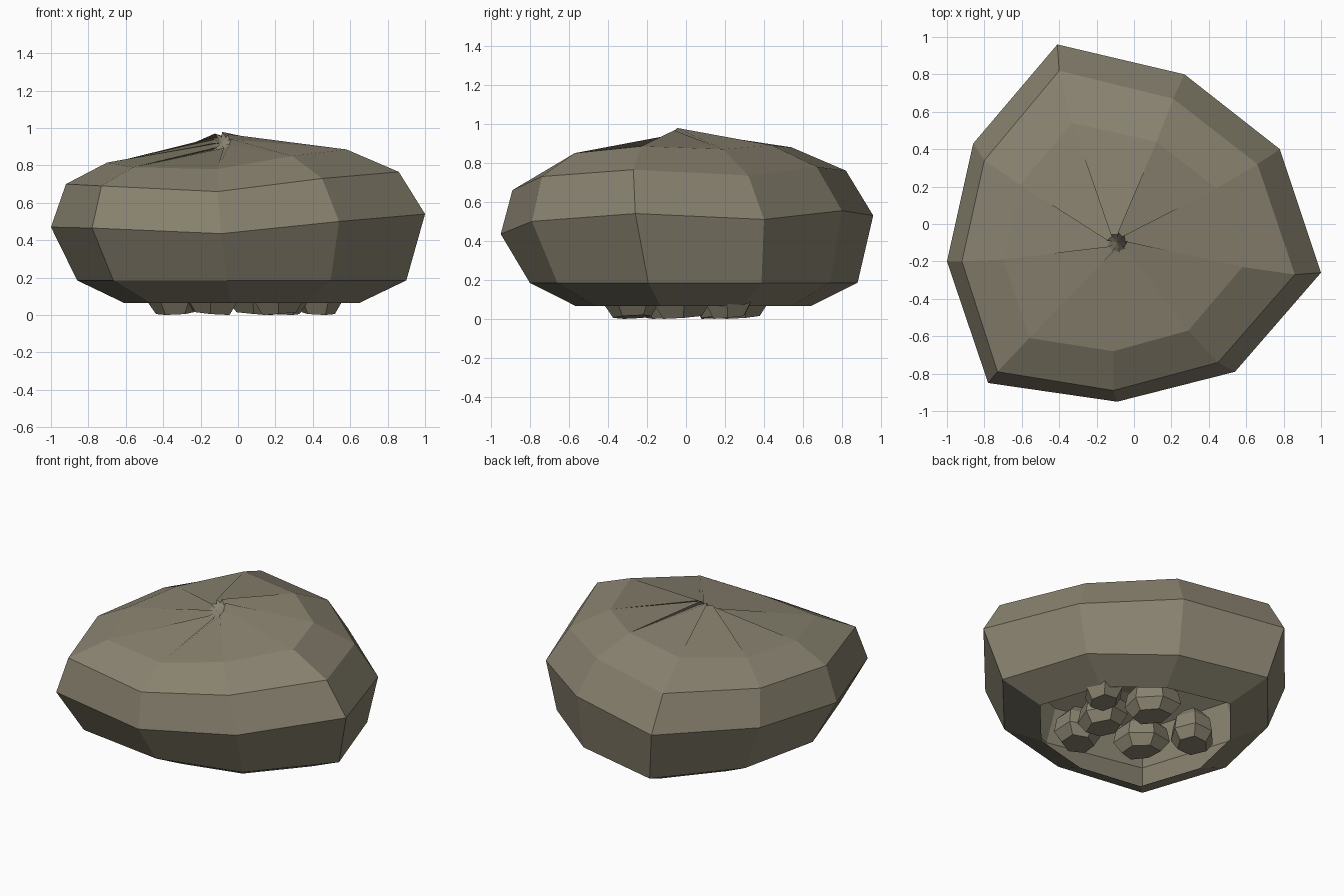
import bpy
import bmesh
import math
import random
from mathutils import Vector

random.seed(4)

default_cube = bpy.data.objects.get("Cube")
if default_cube:
    bpy.data.objects.remove(default_cube, do_unlink=True)

# One olive stone colour for everything
stone = bpy.data.materials.new("olive_stone")
stone.use_nodes = True
stone_colour = (0.25, 0.225, 0.16, 1)
stone.diffuse_color = stone_colour
shader = next(node for node in stone.node_tree.nodes if node.type == "BSDF_PRINCIPLED")
shader.inputs["Base Color"].default_value = stone_colour


def finish(mesh_builder, name):
    """Turn a bmesh into a flat shaded object with the stone material."""
    mesh = bpy.data.meshes.new(name)
    bmesh.ops.recalc_face_normals(mesh_builder, faces=mesh_builder.faces)
    mesh_builder.to_mesh(mesh)
    mesh_builder.free()
    mesh.materials.append(stone)
    part = bpy.data.objects.new(name, mesh)
    bpy.context.collection.objects.link(part)
    return part


def add_ring(builder, points):
    return [builder.verts.new(point) for point in points]


def bridge(builder, lower, upper):
    """Join two rings of equal length with quads."""
    count = len(lower)
    for i in range(count):
        j = (i + 1) % count
        builder.faces.new((lower[i], lower[j], upper[j], upper[i]))


# Shell cross-sections: widest girdle, upper shoulder and crown
girdle = [(-.41, .96, .53), (-.86, .43, .50), (-1, -.2, .47), (-.78, -.85, .465),
          (-.09, -.95, .435), (.54, -.79, .5), (1, -.26, .54), (.78, .4, .51),
          (.27, .8, .555)]
shoulder = [(-.4, .82, .76), (-.8, .34, .72), (-.92, -.2, .7), (-.73, -.79, .69),
            (-.11, -.89, .66), (.45, -.74, .73), (.86, -.27, .765), (.66, .32, .735),
            (.21, .67, .78)]
crown = [(-.33, .54, .88), (-.61, .21, .83), (-.7, -.19, .815), (-.56, -.61, .79),
         (-.11, -.68, .78), (.29, -.57, .85), (.58, -.23, .885), (.44, .19, .87),
         (.12, .44, .89)]


def shrink(scale, height):
    """Lower section: the girdle drawn in and flattened."""
    return [(x * scale + .02, y * scale + .035, height) for x, y, z in girdle]


shell = bmesh.new()
foot_ring = add_ring(shell, shrink(.63, .065))
lower_ring = add_ring(shell, shrink(.88, .185))
girdle_ring = add_ring(shell, girdle)
shoulder_ring = add_ring(shell, shoulder)
crown_ring = add_ring(shell, crown)
for below, above in ((foot_ring, lower_ring), (lower_ring, girdle_ring),
                     (girdle_ring, shoulder_ring), (shoulder_ring, crown_ring)):
    bridge(shell, below, above)

# Pinched centre: every crown corner runs to a narrow, steep fold
hub = Vector((-.09, -.1, .92))
folds = []
for corner in crown_ring:
    direction = corner.co - hub
    angle = math.atan2(direction.y, direction.x)
    pair = []
    for side in (-1, 1):
        turn = angle + side * .3
        x = hub.x + .055 * math.cos(turn)
        y = hub.y + .055 * math.sin(turn)
        height = hub.z + (y - hub.y) * .8 + side * .015
        pair.append(shell.verts.new((x, y, height)))
    folds.append(pair)
centre = shell.verts.new(hub)
for i, corner in enumerate(crown_ring):
    j = (i + 1) % len(crown_ring)
    first, second = folds[i]
    shell.faces.new((corner, first, second))
    shell.faces.new((corner, crown_ring[j], folds[j][1], first))
    shell.faces.new((first, second, centre))
    shell.faces.new((first, folds[j][1], centre))
finish(shell, "hollow_shell")


def pebble(name, x, y, length, spin):
    """Faceted stone made of stacked uneven hexagons."""
    builder = bmesh.new()
    sides = 6
    wobble = [random.uniform(.88, 1.1) for _ in range(sides)]
    rings = []
    for radius, height in ((.1, .01), (.145, .08), (.13, .17), (.07, .23)):
        points = []
        for i in range(sides):
            angle = math.tau * i / sides
            along = radius * length * wobble[i] * math.cos(angle)
            across = radius * wobble[i] * math.sin(angle)
            tilt = .01 * math.cos(angle)
            points.append((x + along * math.cos(spin) - across * math.sin(spin),
                           y + along * math.sin(spin) + across * math.cos(spin),
                           height + tilt))
        rings.append(add_ring(builder, points))
    for below, above in zip(rings, rings[1:]):
        bridge(builder, below, above)
    builder.faces.new(rings[0])
    builder.faces.new(rings[-1])
    finish(builder, name)


# Pebbles gathered in the hollow underneath
places = [(.43, .22, .95, 2), (.1, .28, 1.2, 2.4), (.22, -.02, 1.1, 2.2),
          (.22, -.27, 1, .5), (-.14, -.1, 1.15, 2.5), (-.33, .17, 1, 1)]
for number, place in enumerate(places):
    pebble("pebble_" + str(number + 1), *place)
